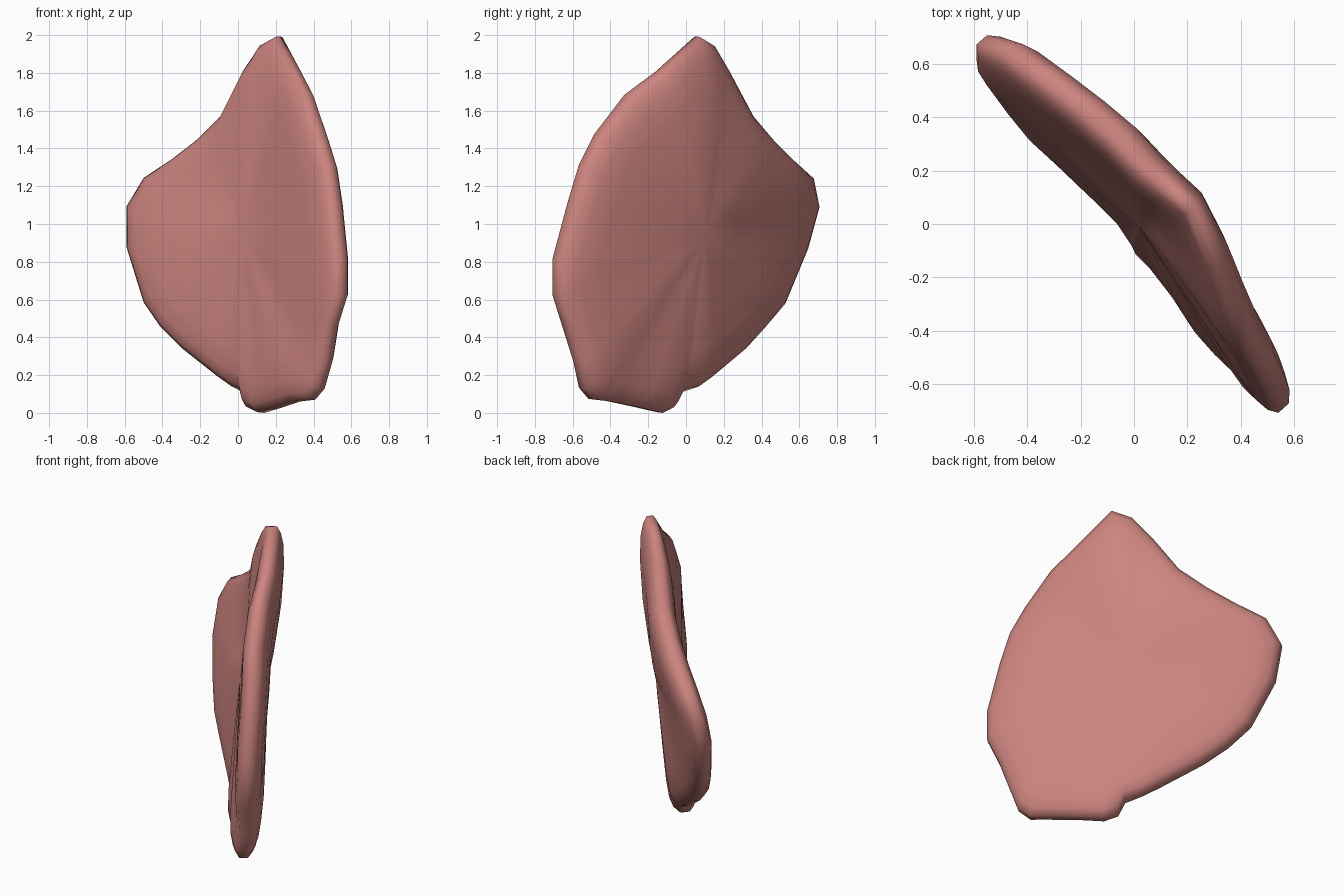
import bpy
import bmesh
from mathutils import Vector

default_cube = bpy.data.objects.get("Cube")
if default_cube:
    bpy.data.objects.remove(default_cube, do_unlink=True)

# Rim of the petal, from the peak down one side, across the foot and back up
RIM = [
    (.22, .06, 1.99), (.32, -.15, 1.8), (.38, -.31, 1.68), (.45, -.47, 1.47),
    (.5, -.55, 1.31), (.53, -.61, 1.11), (.56, -.69, .81), (.56, -.69, .62),
    (.51, -.64, .46), (.48, -.58, .27), (.44, -.55, .13), (.39, -.5, .07),
    (.31, -.41, .06), (.22, -.27, .03), (.12, -.14, 0), (.06, -.08, .03),
    (.04, -.04, .11), (-.02, .05, .14), (-.09, .12, .19), (-.28, .3, .34),
    (-.39, .4, .45), (-.48, .51, .58), (-.57, .63, .87), (-.57, .69, 1.09),
    (-.48, .66, 1.24), (-.33, .55, 1.34), (-.2, .45, 1.44), (-.07, .34, 1.57),
    (.04, .22, 1.8), (.13, .14, 1.94),
]
# Rounded edge section: fraction of the way out to the rim, half thickness
SECTION = [(1, .026), (.96, .055), (.89, .074), (.75, .083), (.5, .085), (.25, .085)]
CENTRE = Vector((.08, .05, .95))
ACROSS = Vector((.75, .66, -.08)).normalized()
DISH = .04


def taper(z):
    """Thin the slab towards the pointed top."""
    return 1 - .25 * max(0, z - 1.6) / .4


def face_rings(bm, side):
    """Make one broad face as rings closing on a centre point."""
    rings = []
    for fraction, half in SECTION:
        ring = []
        for point in RIM:
            p = CENTRE.lerp(Vector(point), fraction)
            # The slab bows outward more towards the peak than the foot
            bow = DISH * point[2] * fraction * (1 - fraction)
            ring.append(bm.verts.new(p + ACROSS * (bow + side * half * taper(p.z))))
        rings.append(ring)
    hub = bm.verts.new(CENTRE + ACROSS * side * SECTION[-1][1])
    for outer, inner in zip(rings, rings[1:]):
        bridge(bm, outer, inner)
    for i, vert in enumerate(rings[-1]):
        bm.faces.new((rings[-1][i - 1], vert, hub))
    return rings[0]


def bridge(bm, ring_a, ring_b):
    """Join two closed rings with a band of quads."""
    for i in range(len(ring_a)):
        bm.faces.new((ring_a[i - 1], ring_a[i], ring_b[i], ring_b[i - 1]))


# Both broad faces, joined by the rim band
bm = bmesh.new()
bridge(bm, face_rings(bm, 1), face_rings(bm, -1))
bmesh.ops.recalc_face_normals(bm, faces=bm.faces)

# Rest the foot on the ground
lowest = min(v.co.z for v in bm.verts)
bmesh.ops.translate(bm, verts=bm.verts, vec=(0, 0, -lowest))

mesh = bpy.data.meshes.new("petal_slab")
bm.to_mesh(mesh)
bm.free()
petal = bpy.data.objects.new("petal_slab", mesh)
bpy.context.collection.objects.link(petal)

# Dusty pink surface
pink = bpy.data.materials.new("dusty_pink")
pink.use_nodes = True
colour = (.6, .23, .21, 1)
pink.diffuse_color = colour
shader = next(n for n in pink.node_tree.nodes if n.type == "BSDF_PRINCIPLED")
shader.inputs["Base Color"].default_value = colour
shader.inputs["Roughness"].default_value = .8
mesh.materials.append(pink)

# Soft shading over the rounded edge
for polygon in mesh.polygons:
    polygon.use_smooth = True
